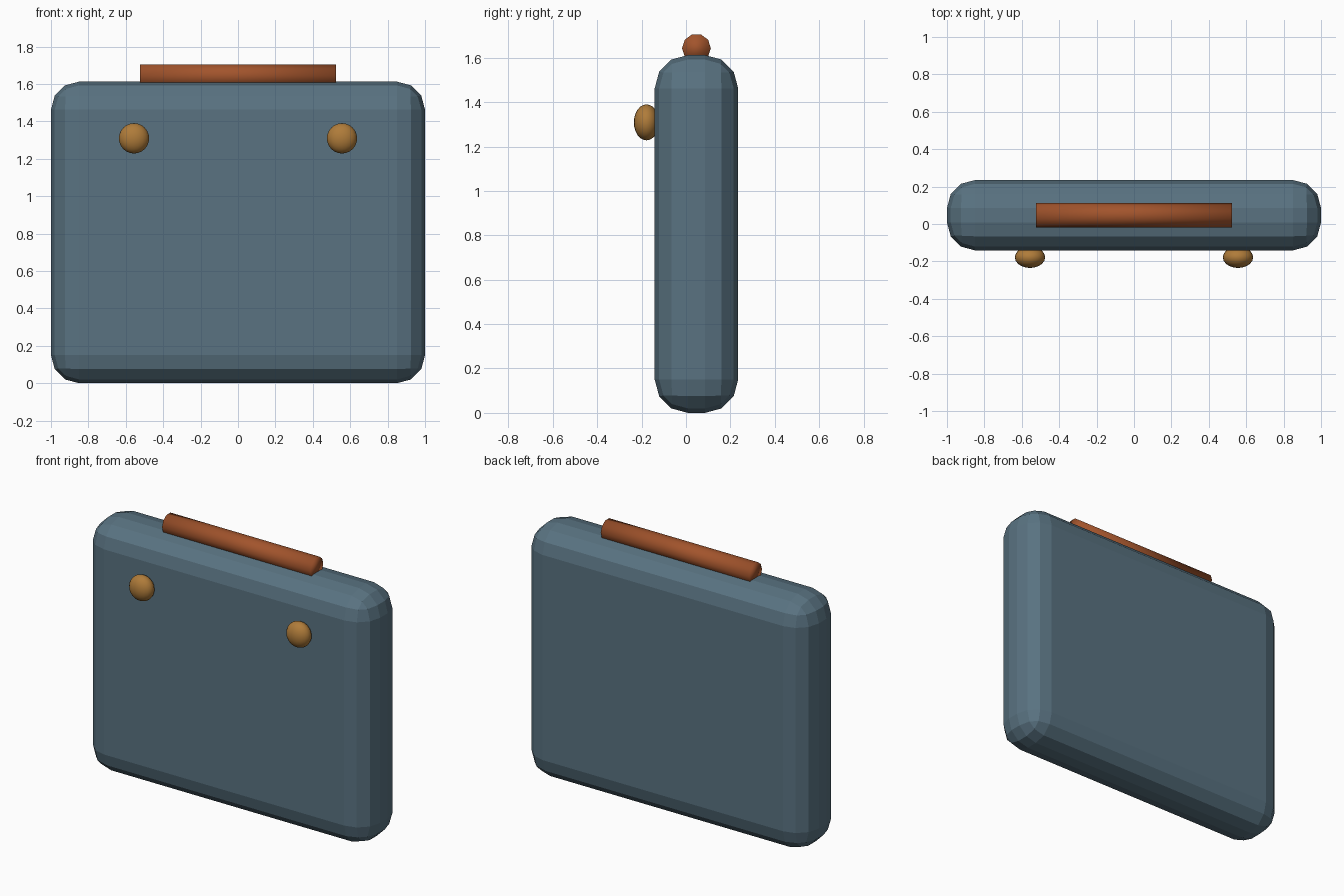
import bpy
import bmesh
from math import pi
from mathutils import Matrix

if "Cube" in bpy.data.objects:
    bpy.data.objects.remove(bpy.data.objects["Cube"])


def material(name, rgb):
    m = bpy.data.materials.new(name)
    m.diffuse_color = (*rgb, 1.0)
    m.use_nodes = True
    m.node_tree.nodes["Principled BSDF"].inputs["Base Color"].default_value = m.diffuse_color
    return m


def add_object(name, bm, mat, smooth):
    for f in bm.faces:
        f.smooth = smooth
    me = bpy.data.meshes.new(name)
    bm.to_mesh(me)
    bm.free()
    me.materials.append(mat)
    ob = bpy.data.objects.new(name, me)
    bpy.context.collection.objects.link(ob)
    return ob


blue = material("slate blue", (0.10, 0.17, 0.22))
rust = material("rust leather", (0.36, 0.088, 0.025))
brass = material("brass", (0.43, 0.20, 0.042))

MID_Y = 0.047

# case body: rounded box with chunky flat bevel facets
bm = bmesh.new()
bmesh.ops.create_cube(bm, size=1, matrix=Matrix.Translation((0, MID_Y, 0.806))
                      @ Matrix.Diagonal((2.0, 0.376, 1.612, 1)))
bmesh.ops.bevel(bm, geom=bm.edges[:], offset=0.15, offset_type='OFFSET',
                segments=3, profile=0.5, affect='EDGES')
add_object("case_body", bm, blue, False)

# handle: ten-sided bar lying along x on the top
bm = bmesh.new()
bmesh.ops.create_cone(bm, cap_ends=True, segments=10, radius1=0.065, radius2=0.065, depth=1.05,
                      matrix=Matrix.Translation((0, MID_Y, 1.643))
                      @ Matrix.Rotation(pi / 2, 4, 'Y') @ Matrix.Rotation(pi / 2, 4, 'Z'))
# keep a vertex on the front and back sides, a flat on top
top = max(v.co.z for v in bm.verts)
if sum(abs(v.co.z - top) < 1e-4 for v in bm.verts) < 4:
    bmesh.ops.rotate(bm, verts=bm.verts[:], cent=(0, MID_Y, 1.643),
                     matrix=Matrix.Rotation(pi / 2, 3, 'X'))
add_object("handle", bm, rust, True)

# pair of flattened clasp studs on the front
for side, label in ((-1, "left"), (1, "right")):
    bm = bmesh.new()
    bmesh.ops.create_uvsphere(bm, u_segments=20, v_segments=12, radius=1,
                              matrix=Matrix.Translation((side * 0.556, -0.178, 1.309))
                              @ Matrix.Diagonal((0.081, 0.057, 0.081, 1)))
    add_object("clasp_stud_" + label, bm, brass, True)
